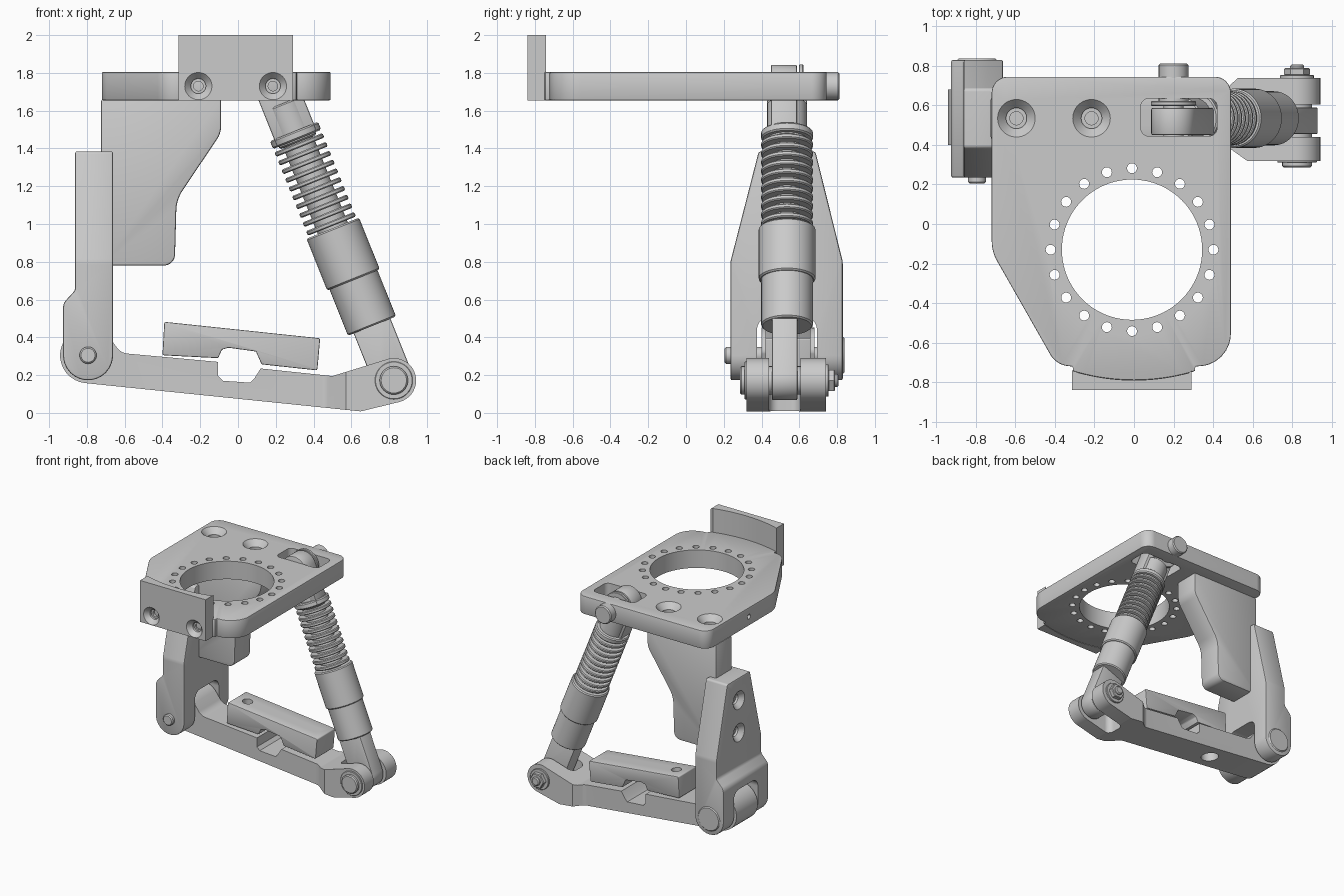
import bpy, bmesh
from math import sin, cos, atan2, degrees, radians, tan, pi
from mathutils import Vector

cube = bpy.data.objects.get("Cube")
if cube:
    bpy.data.objects.remove(cube)

COLOUR = (0.6, 0.6, 0.6, 1)
grey = bpy.data.materials.new("machined grey")
grey.use_nodes = True
grey.diffuse_color = COLOUR
grey.node_tree.nodes["Principled BSDF"].inputs["Base Color"].default_value = COLOUR
Y, MID = (0, 1, 0), 0.535
parts = []


def make(name, bm, part=True):
    bmesh.ops.recalc_face_normals(bm, faces=bm.faces)
    me = bpy.data.meshes.new(name)
    bm.to_mesh(me)
    bm.free()
    ob = bpy.data.objects.new(name, me)
    bpy.context.collection.objects.link(ob)
    if part:
        me.materials.append(grey)
        parts.append(ob)
    return ob


def arc(cx, cy, r, a0, a1, n=20):
    return [(cx + r * cos(radians(a0 + (a1 - a0) * i / n)),
             cy + r * sin(radians(a0 + (a1 - a0) * i / n))) for i in range(n + 1)]


def rounded(points):
    """Outline in which a point (x, y, r) becomes a fillet of radius r."""
    out = []
    for i, p in enumerate(points):
        if len(p) == 2:
            out.append(p)
            continue
        v, r = Vector(p[:2]), p[2]
        a = (Vector(points[i - 1][:2]) - v).normalized()
        b = (Vector(points[(i + 1) % len(points)][:2]) - v).normalized()
        half = a.angle(b) / 2
        c = v + (a + b).normalized() * r / sin(half)
        s = (v + a * r / tan(half) - c).normalized()
        e = (v + b * r / tan(half) - c).normalized()
        out += [tuple(c + (s * (1 - k / 8) + e * k / 8).normalized() * r) for k in range(9)]
    return out


def prism(name, points, axis, lo, hi, part=True):
    place = {"x": lambda a, b, h: (h, a, b), "y": lambda a, b, h: (a, h, b),
             "z": lambda a, b, h: (a, b, h)}[axis]
    bm = bmesh.new()
    face = bm.faces.new([bm.verts.new(place(a, b, lo)) for a, b in rounded(points)])
    top = bmesh.ops.extrude_face_region(bm, geom=[face])["geom"]
    bmesh.ops.translate(bm, vec=place(0, 0, hi - lo),
                        verts=[v for v in top if isinstance(v, bmesh.types.BMVert)])
    return make(name, bm, part)


def lathe(name, profile, origin, axis, part=True, sides=48):
    """Revolve (radius, distance) pairs about an axis through origin."""
    turn = Vector(axis).to_track_quat("Z", "Y")
    bm = bmesh.new()
    verts = [bm.verts.new((r, 0, s)) for r, s in
             [(0, profile[0][1])] + profile + [(0, profile[-1][1])]]
    edges = [bm.edges.new(p) for p in zip(verts, verts[1:])]
    bmesh.ops.spin(bm, geom=verts + edges, cent=(0, 0, 0), axis=(0, 0, 1),
                   angle=2 * pi, steps=sides)
    bmesh.ops.remove_doubles(bm, verts=bm.verts, dist=1e-5)
    for v in bm.verts:
        v.co = turn @ v.co + Vector(origin)
    return make(name, bm, part)


def cylinder(name, r, lo, hi, origin, axis=Y, part=True, sides=48, edge=0.008):
    prof = [(r - edge, lo), (r, lo + edge), (r, hi - edge), (r - edge, hi)] if edge else [(r, lo), (r, hi)]
    return lathe(name, prof, origin, axis, part, sides)


def bake(ob):
    deps = bpy.context.evaluated_depsgraph_get()
    me = bpy.data.meshes.new_from_object(ob.evaluated_get(deps))
    ob.modifiers.clear()
    ob.data = me


def bevel(ob, width=0.01):
    m = ob.modifiers.new("edge", "BEVEL")
    m.width, m.segments, m.limit_method, m.angle_limit = width, 2, "ANGLE", radians(40)
    bake(ob)


def cut(ob, *tools, op="DIFFERENCE"):
    for t in tools:
        m = ob.modifiers.new("cut", "BOOLEAN")
        m.operation, m.object, m.solver = op, t, "EXACT"
        bake(ob)
        bpy.data.objects.remove(t)


def countersink(r, origin, axis, depth=0.09):
    """Screw seat cut inward from a surface; axis points out of it."""
    return lathe("seat_cutter", [(r * .35, -depth), (r * .35, -r * .75), (r * .55, -r * .75),
                                 (r * .55, -r * .5), (r, 0), (r, .02)], origin, axis, False)


# Top plate with ring of holes, strut slot and screw seats
bulge = arc(0, .28, 1.07, 253.2, 286.8)
plate = prism("top_plate", [(-.72, .745, .08), (-.72, -.14, .2), (-.39, -.72, .12), (-.31, -.72)]
              + bulge + [(.31, -.72), (.49, -.72, .165), (.49, .745, .08)], "z", 1.655, 1.805)
bevel(plate, .006)
cut(plate, cylinder("bore", .355, 1.5, 2, (-.01, -.13, 0), (0, 0, 1), False, 80, 0),
    prism("slot", [(.035, .445, .04), (.42, .445, .04), (.42, .635, .04), (.035, .635, .04)],
          "z", 1.5, 2, False))
for hx, hy in arc(-.01, -.13, .412, 0, 342, 19):
    cut(plate, cylinder("hole", .025, 1.5, 2, (hx, hy, 0), (0, 0, 1), False, 20, 0))
for x in (-.595, -.215):
    cut(plate, countersink(.095, (x, MID, 1.805), (0, 0, 1)))
cut(plate, cylinder("side_hole", .02, -.06, .1, (-.72, .2, 1.73), (-1, 0, 0), False, 20, 0))

# Front stop with a curved back
stop = prism("front_stop", [(-.315, -.84), (.29, -.84), (.29, -.74)] + bulge[::-1][1:-1]
             + [(-.315, -.74)], "z", 1.655, 2)
for x in (-.21, .185):
    cut(stop, countersink(.072, (x, -.84, 1.73), (0, -1, 0)))

# Hanger below the plate
hanger = prism("hanger", [(-.725, 1.66), (-.09, 1.66), (-.09, 1.48, .12), (-.325, 1.13, .2),
                          (-.335, .78, .06), (-.725, .78)], "y", .43, .64)
bevel(hanger)

# Tapered side leg with a fork at the foot
leg = prism("side_leg", [(.385, 1.385, .02), (.685, 1.385, .02), (.83, .8, .12), (.83, .17),
                         (.235, .17), (.235, .8, .12)], "x", -.95, -.6)
cut(leg, prism("leg_front", [(-.862, 1.385), (-.662, 1.385), (-.662, .173, .131),
                             (-.926, .173, .131), (-.926, .58, .06), (-.862, .65, .04)],
               "y", 0, 1, False), op="INTERSECT")
bevel(leg)
cut(leg, prism("fork", [(.376, .1), (.693, .1), (.693, .51, .07), (.376, .51, .07)],
               "x", -1, -.5, False))
for z in (1.2, .93):
    cut(leg, countersink(.075, (-.862, MID, z), (-1, 0, 0)))
foot = (-.794, 0, .305)
cylinder("leg_pin", .045, .205, .8, foot)
cylinder("leg_pin_head", .1, .78, .838, foot)

# Swing arm: left knuckle, lower clamp notch, right fork
arm = prism("swing_arm", [(.5, .195, .04)] + arc(.825, .172, .118, 112, -75) + [(.65, .008, .03)]
            + arc(-.794, .305, .148, 264, 42) + [(-.62, .317, .08), (-.105, .27), (-.105, .195),
            (-.08, .17), (.065, .16), (.085, .18), (.12, .235)], "y", .32, .74)
cut(arm, prism("arm_plan", [(-1, .4), (.46, .4, .06), (.6, .3, .06), (1, .3), (1, .76),
                            (.55, .76, .05), (.46, .68, .06), (-1, .68)], "z", -.1, .6, False),
    op="INTERSECT")
cut(arm, prism("arm_fork", [(.62, .44, .05), (1, .44), (1, .605), (.62, .605, .05)],
               "z", -.1, .6, False))

# Upper clamp block
clamp = prism("clamp_block", [(-.39, .482, .01), (.435, .395, .01), (.42, .225, .01), (.125, .257),
                              (.095, .325, .01), (-.05, .345, .01), (-.085, .335), (-.105, .29),
                              (-.4, .305, .01)], "y", .42, .66)
bevel(clamp, .006)
for x in (-.3, .33):
    axis, at = (.105, 0, .995), (x, MID + .005, .35 - .1 * x)
    for ob in (arm, clamp):
        cut(ob, cylinder("bolt_hole", .04, -.5, .3, at, axis, False, 32, 0))
    cut(arm, cylinder("bolt_seat", .07, -.5, -.2, at, axis, False, 32, 0))

# Lower fork bolt
hinge = (.825, 0, .172)
cylinder("fork_bolt", .075, .285, .75, hinge)
cylinder("fork_washer_front", .1, .31, .326, hinge, edge=.003)
cylinder("fork_washer_back", .085, .73, .755, hinge, edge=.003)
cylinder("fork_nut", .065, .75, .79, hinge, sides=6, edge=.006)
cylinder("fork_stud", .035, .75, .808, hinge)

# Telescopic strut
base, tip = Vector((.825, MID, .172)), Vector((.2, MID, 1.73))
along = (tip - base).normalized()


def blade(name, centre, d, r, length, lo, hi):
    """Flat bar with a round eye at its start, running along d."""
    t = degrees(atan2(d.z, d.x))
    end = centre + d * length
    pts = arc(centre.x, centre.z, r, t + 90, t + 270)
    pts += [(end.x - d.z * k, end.z + d.x * k) for k in (-r, r)]
    bevel(prism(name, pts, "y", lo, hi), .008)


blade("strut_lower_eye", base, along, .105, .4, .455, .59)
blade("strut_upper_eye", tip, -along, .113, .3, .45, .587)
cylinder("strut_lower_tube", .137, .31, .62, base, along)
cylinder("strut_sleeve", .15, .573, .868, base, along)
cylinder("strut_core", .085, .8, 1.4, base, along)
cylinder("strut_neck", .105, 1.36, 1.58, base, along)
cylinder("strut_spring_cap", .137, 1.375, 1.42, base, along)
for i in range(10):
    s = .88 + i * .05
    cylinder("spring_ring", .137, s, s + .026, base, along, edge=.006)

# Upper pin and washer
cylinder("top_pin", .075, .6, .812, (.2, 0, 1.73))
cylinder("top_pin_shaft", .05, .42, .66, (.2, 0, 1.73))
cylinder("top_washer", .115, .598, .622, (.2, 0, 1.73), edge=.004)

for ob in parts:
    ob.data.polygons.foreach_set("use_smooth", [True] * len(ob.data.polygons))
    ob.data.set_sharp_from_angle(angle=radians(30))
